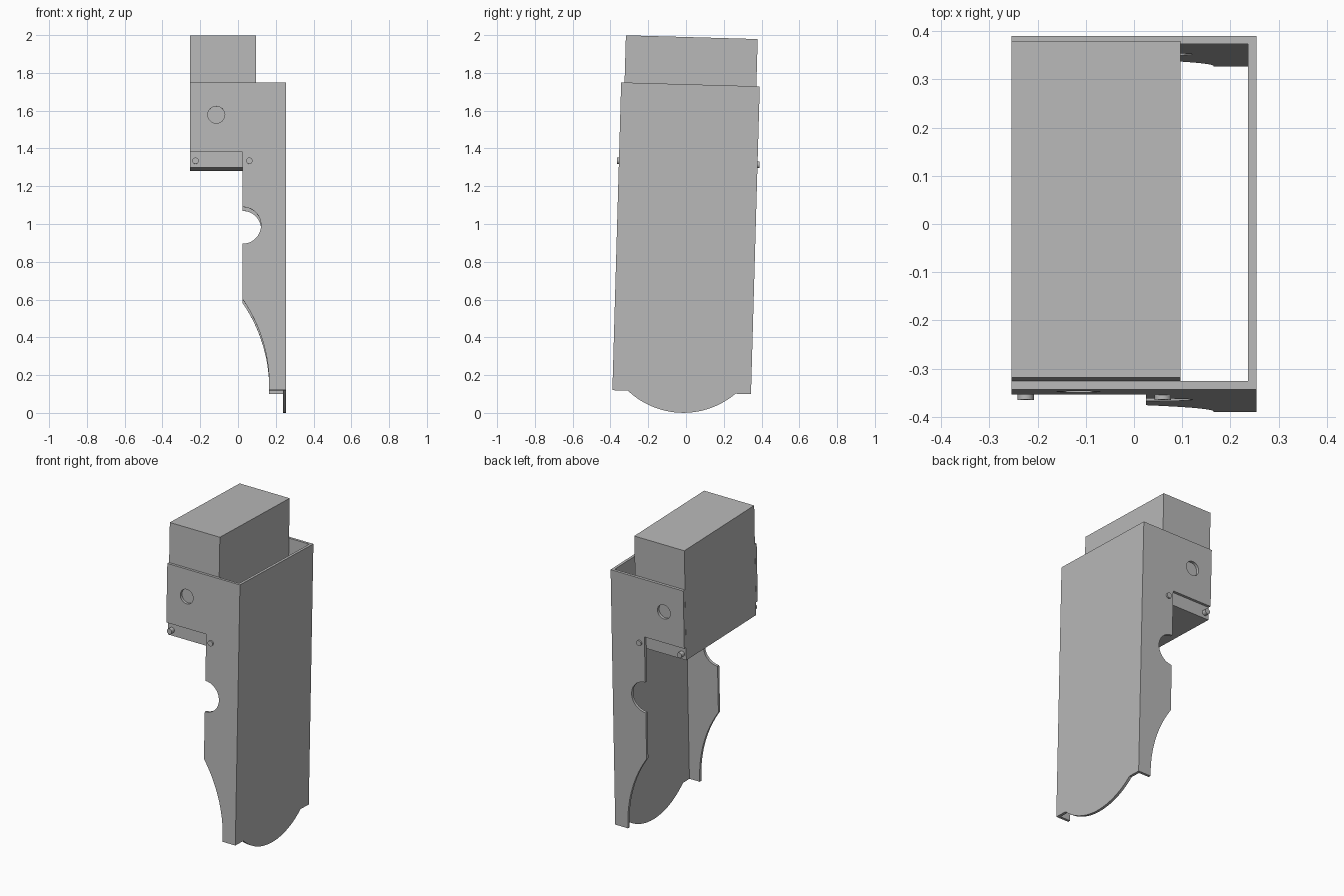
import bpy, bmesh
from math import sin, cos, pi, asin, radians
from mathutils import Matrix, Vector

cube = bpy.data.objects.get("Cube")
if cube:
    bpy.data.objects.remove(cube, do_unlink=True)

grey = bpy.data.materials.new("mid grey")
grey.use_nodes = True
colour = (0.48, 0.48, 0.48, 1)
grey.diffuse_color = colour
grey.node_tree.nodes["Principled BSDF"].inputs["Base Color"].default_value = colour

# Main dimensions, before the whole body leans back
HALF_X = 0.254
FRONT, BACK = -0.393, 0.341
MID_Y = (FRONT + BACK) / 2
T = 0.017
BOTTOM, TOP = 0.109, 1.739
LEAN = Matrix.Rotation(-0.0285, 4, 'X')


def arc(cx, cz, r, a0, a1, n=24):
    """Points on a circular arc, angles in radians."""
    return [(cx + r * cos(a0 + (a1 - a0) * i / n),
             cz + r * sin(a0 + (a1 - a0) * i / n)) for i in range(n + 1)]


def finish(name, bm):
    bmesh.ops.recalc_face_normals(bm, faces=bm.faces)
    bm.transform(LEAN)
    mesh = bpy.data.meshes.new(name)
    bm.to_mesh(mesh)
    bm.free()
    mesh.materials.append(grey)
    obj = bpy.data.objects.new(name, mesh)
    bpy.context.collection.objects.link(obj)
    bpy.ops.object.select_all(action='DESELECT')
    obj.select_set(True)
    bpy.context.view_layer.objects.active = obj
    bpy.ops.object.shade_smooth_by_angle(angle=radians(30))
    return obj


def plate(loops, place, depth):
    """Fill closed loops (outline, then holes) and extrude by depth."""
    bm = bmesh.new()
    edges = []
    for loop in loops:
        vs = [bm.verts.new(place(*p)) for p in loop]
        edges += [bm.edges.new((v, vs[i - 1])) for i, v in enumerate(vs)]
    bmesh.ops.triangle_fill(bm, edges=edges, use_beauty=True)
    geom = bmesh.ops.extrude_face_region(bm, geom=bm.faces[:])["geom"]
    moved = [v for v in geom if isinstance(v, bmesh.types.BMVert)]
    bmesh.ops.translate(bm, verts=moved, vec=depth)
    return bm, moved


# Side cheek outline: head, step, round notch and curved foot
EDGE = 0.025
FOOT_X, FOOT_Z, SWEEP_Z = 0.165, 0.14, 0.59
dx, dz = FOOT_X - EDGE, SWEEP_Z - FOOT_Z
R = (dx * dx + dz * dz) / (2 * dx)
outline = [(HALF_X, BOTTOM), (HALF_X, TOP), (-HALF_X, TOP), (-HALF_X, 1.37), (EDGE, 1.37)]
outline += arc(EDGE, 0.982, 0.097, pi / 2, -pi / 2)
outline += arc(FOOT_X - R, FOOT_Z, R, asin(dz / R), 0, 16)
outline += [(FOOT_X, BOTTOM)]
hole = arc(-0.115, 1.568, 0.045, 0, 2 * pi, 32)[:-1]

for side, y, inward in (("front", FRONT, 1), ("back", BACK, -1)):
    bm, inner = plate([outline, hole], lambda x, z: (x, y, z), Vector((0, inward * T, 0)))
    for v in inner:  # mitre against the long wall
        if v.co.x > HALF_X - 0.001:
            v.co.x -= T
    finish(side + "_cheek", bm)

    # Rivets, one on the inner box and one on the cheek
    for label, x in (("outer", -0.225), ("inner", 0.06)):
        bm = bmesh.new()
        bmesh.ops.create_cone(bm, cap_ends=True, segments=24, radius1=0.017,
                              radius2=0.017, depth=0.03,
                              matrix=Matrix.Translation((x, y + inward * 0.005, 1.324))
                              @ Matrix.Rotation(pi / 2, 4, 'X'))
        finish(f"{side}_{label}_rivet", bm)

# Long wall with a rounded tongue at the bottom
half, sag = 0.285, BOTTOM
r = (half * half + sag * sag) / (2 * sag)
a = asin(half / r)
wall = [(BACK, BOTTOM), (BACK, TOP), (FRONT, TOP), (FRONT, BOTTOM)]
wall += arc(MID_Y, r, r, -pi / 2 - a, -pi / 2 + a, 32)
bm, inner = plate([wall], lambda y, z: (HALF_X, y, z), Vector((-T, 0, 0)))
for v in inner:
    if abs(v.co.y - MID_Y) > (BACK - FRONT) / 2 - 0.001:
        v.co.y += T if v.co.y < MID_Y else -T
finish("long_wall", bm)

# Box held between the cheeks
low = Vector((-HALF_X, FRONT + T + 0.001, 1.289))
high = Vector((0.096, BACK - T - 0.001, 1.989))
bm = bmesh.new()
bmesh.ops.create_cube(bm, size=1, matrix=Matrix.Translation((low + high) / 2)
                      @ Matrix.Diagonal((*(high - low), 1)))
finish("inner_box", bm)
